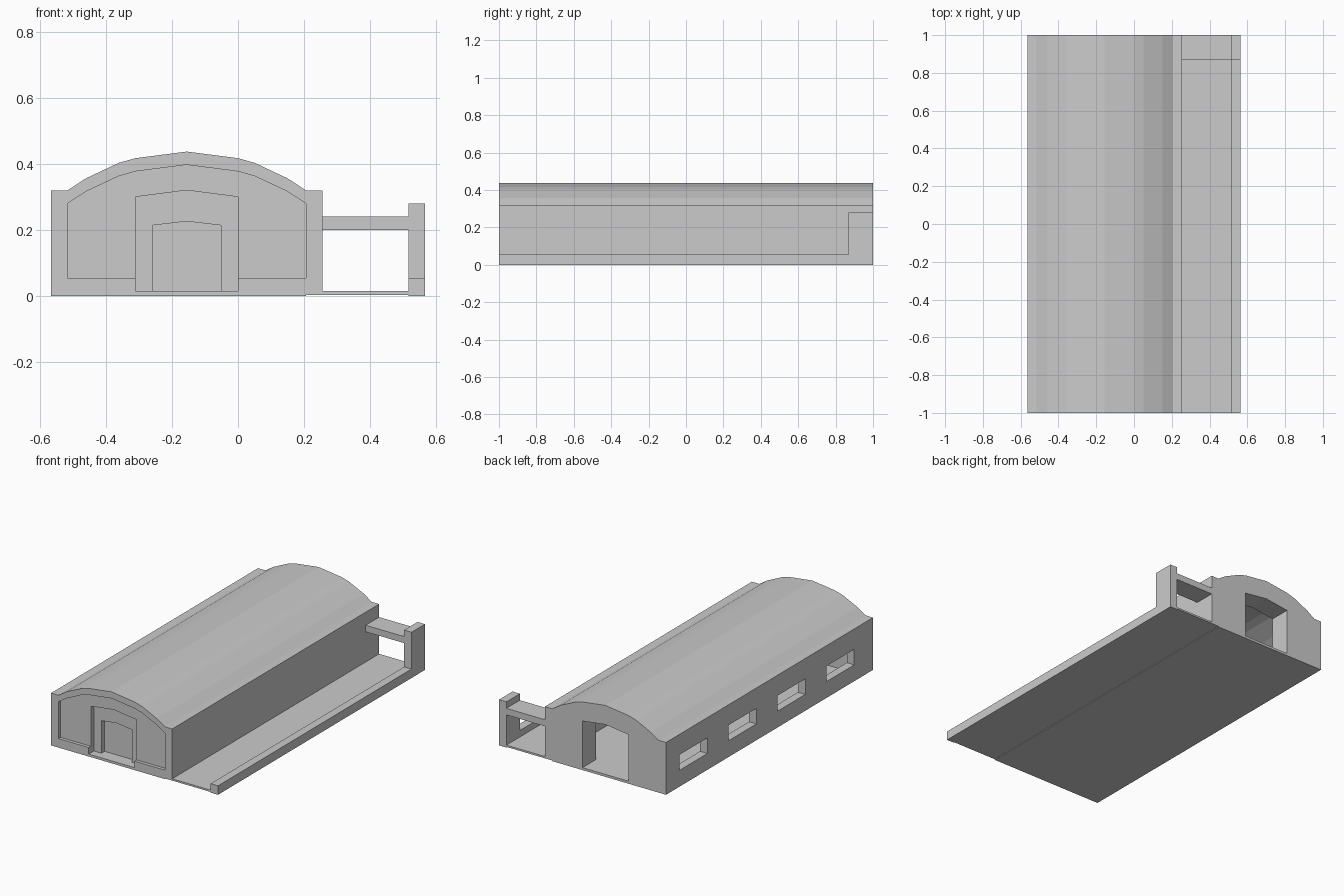
import bpy, bmesh

if "Cube" in bpy.data.objects:
    bpy.data.objects.remove(bpy.data.objects["Cube"])


def prism(name, pts, y0, y1):
    """Extrude an (x, z) outline along y."""
    bm = bmesh.new()
    face = bm.faces.new([bm.verts.new((x, y0, z)) for x, z in pts])
    ext = bmesh.ops.extrude_face_region(bm, geom=[face])
    verts = [v for v in ext["geom"] if isinstance(v, bmesh.types.BMVert)]
    bmesh.ops.translate(bm, verts=verts, vec=(0, y1 - y0, 0))
    bmesh.ops.recalc_face_normals(bm, faces=bm.faces)
    mesh = bpy.data.meshes.new(name)
    bm.to_mesh(mesh)
    bm.free()
    ob = bpy.data.objects.new(name, mesh)
    bpy.context.collection.objects.link(ob)
    return ob


def box(name, x0, x1, y0, y1, z0, z1):
    return prism(name, [(x0, z0), (x1, z0), (x1, z1), (x0, z1)], y0, y1)


CX = -0.155          # centre line of the hall
FLOOR = 0.015


def mirrored(half):
    """Left-to-right arch outline from (offset, z) points, apex last."""
    left = [(CX - d, z) for d, z in half]
    right = [(CX + d, z) for d, z in reversed(half) if d > 0]
    return left + right


vault = [(0.36, 0.32), (0.305, 0.356), (0.205, 0.403), (0.155, 0.417), (0, 0.437)]
outer = mirrored([(0.41, FLOOR), (0.41, 0.32)] + vault)
inner = mirrored([(0.36, FLOOR)] + [(d, z - 0.04) for d, z in vault])
door = mirrored([(0.155, FLOOR), (0.155, 0.30), (0, 0.32)])
small_door = mirrored([(0.103, FLOOR), (0.103, 0.214), (0, 0.226)])

# vaulted hall: walls and roof as one shell
hall = prism("hall_shell", outer + inner[::-1], -1, 1)

# four windows in the left wall
for i in range(4):
    yc = 0.735 - i * 0.473
    cutter = box("window_cutter", -0.6, -0.48, yc - 0.135, yc + 0.135, 0.10, 0.195)
    cutter.hide_render = True
    cutter.hide_set(True)
    mod = hall.modifiers.new("window", "BOOLEAN")
    mod.object = cutter
    mod.solver = "EXACT"

# back wall with a large doorway
prism("back_wall", inner + door[::-1], 0.87, 1)

# front wall stepping inwards to a closed door
prism("front_wall", inner + door[::-1], -0.98, -0.95)
prism("door_surround", inner + small_door[::-1], -0.95, -0.92)
prism("front_door", inner, -0.92, -0.88)
for x0, x1 in ((-0.515, -0.31), (0.0, 0.205)):
    box("front_plinth", x0, x1, -1, -0.98, FLOOR, 0.055)

# floors
box("hall_floor", -0.565, 0.205, -1, 1, 0, FLOOR)
box("yard_floor", 0.205, 0.515, -1, 1, 0.004, FLOOR)

# yard kerb, with a post and beam at the back
box("yard_kerb", 0.515, 0.565, -1, 0.87, 0, 0.055)
box("yard_post", 0.515, 0.565, 0.87, 1, 0, 0.28)
box("yard_beam", 0.255, 0.515, 0.87, 1, 0.20, 0.24)
